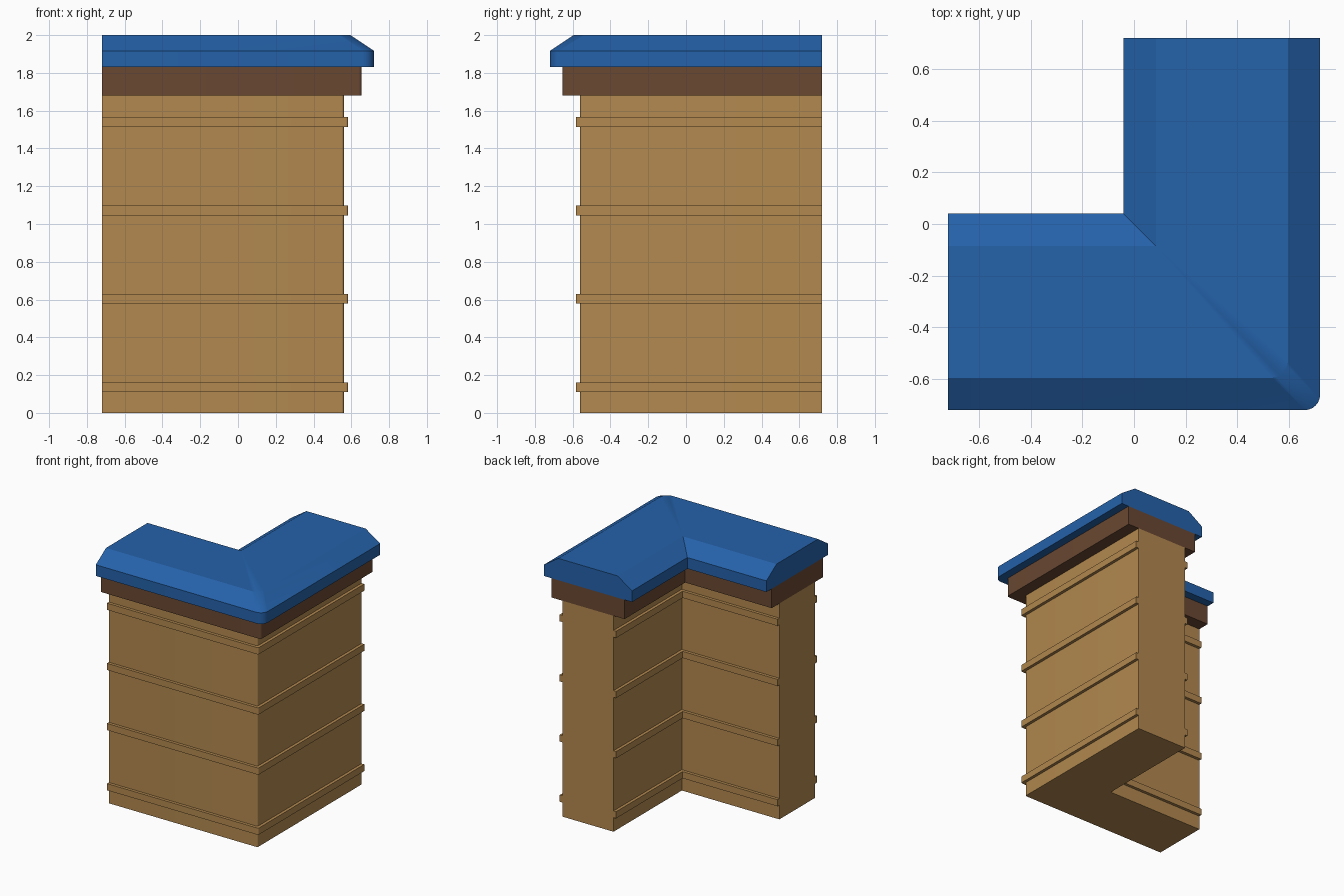
import bpy, bmesh, math

cube = bpy.data.objects.get("Cube")
if cube:
    bpy.data.objects.remove(cube, do_unlink=True)

END = 0.72      # flat ends of both arms
MID = 0.34      # centreline of each arm
ARC_STEPS = 6


def material(name, rgb):
    mat = bpy.data.materials.new(name)
    mat.use_nodes = True
    mat.diffuse_color = (*rgb, 1)
    mat.node_tree.nodes["Principled BSDF"].inputs["Base Color"].default_value = (*rgb, 1)
    return mat


def corner_outline(half, radius):
    """L-shaped outline of a given half width, with a rounded outer corner."""
    outer, inner = MID + half, MID - half
    points = [(-END, -outer)]
    for i in range(ARC_STEPS + 1):
        a = math.radians(-90 + 90 * i / ARC_STEPS)
        points.append((outer - radius + radius * math.cos(a),
                       -outer + radius + radius * math.sin(a)))
    points += [(outer, END), (inner, END), (inner, -inner), (-END, -inner)]
    return points


def loft(name, profile, radius, mat):
    """Stack L outlines along a (half width, height) profile and cap them."""
    bm = bmesh.new()
    rings = [[bm.verts.new((x, y, z)) for x, y in corner_outline(half, radius)]
             for half, z in profile]
    n = len(rings[0])
    for low, high in zip(rings, rings[1:]):
        for i in range(n):
            j = (i + 1) % n
            quad = (low[i], low[j], high[j], high[i])
            # a step in the profile leaves no area on the flat ends
            xs, ys, zs = ([v.co[k] for v in quad] for k in range(3))
            flat_end = max(xs) - min(xs) < 1e-6 or max(ys) - min(ys) < 1e-6
            if max(zs) - min(zs) < 1e-6 and flat_end:
                continue
            bm.faces.new(quad)
    bm.faces.new(list(reversed(rings[0])))
    bm.faces.new(rings[-1])
    bmesh.ops.recalc_face_normals(bm, faces=bm.faces)
    mesh = bpy.data.meshes.new(name)
    bm.to_mesh(mesh)
    bm.free()
    obj = bpy.data.objects.new(name, mesh)
    bpy.context.collection.objects.link(obj)
    mesh.materials.append(mat)
    bpy.ops.object.select_all(action='DESELECT')
    bpy.context.view_layer.objects.active = obj
    obj.select_set(True)
    bpy.ops.object.shade_smooth_by_angle(angle=math.radians(30))
    return obj


tan = material("tan wall", (0.45, 0.25, 0.078))
brown = material("brown trim", (0.144, 0.065, 0.032))
blue = material("blue cap", (0.018, 0.122, 0.402))

# Wall with four raised bands
WALL, BAND = 0.22, 0.243
profile = [(WALL, 0)]
for i in range(4):
    low = 0.11 + 0.468 * i
    high = low + 0.052
    profile += [(WALL, low), (BAND, low), (BAND, high), (WALL, high)]
profile.append((WALL, 1.68))
loft("banded_wall", profile, 0.012, tan)

# Trim under the cap
loft("trim", [(0.315, 1.68), (0.315, 1.83)], 0.018, brown)

# Cap with sloped long edges
loft("cap", [(0.38, 1.83), (0.38, 1.917), (0.255, 2.0)], 0.06, blue)
